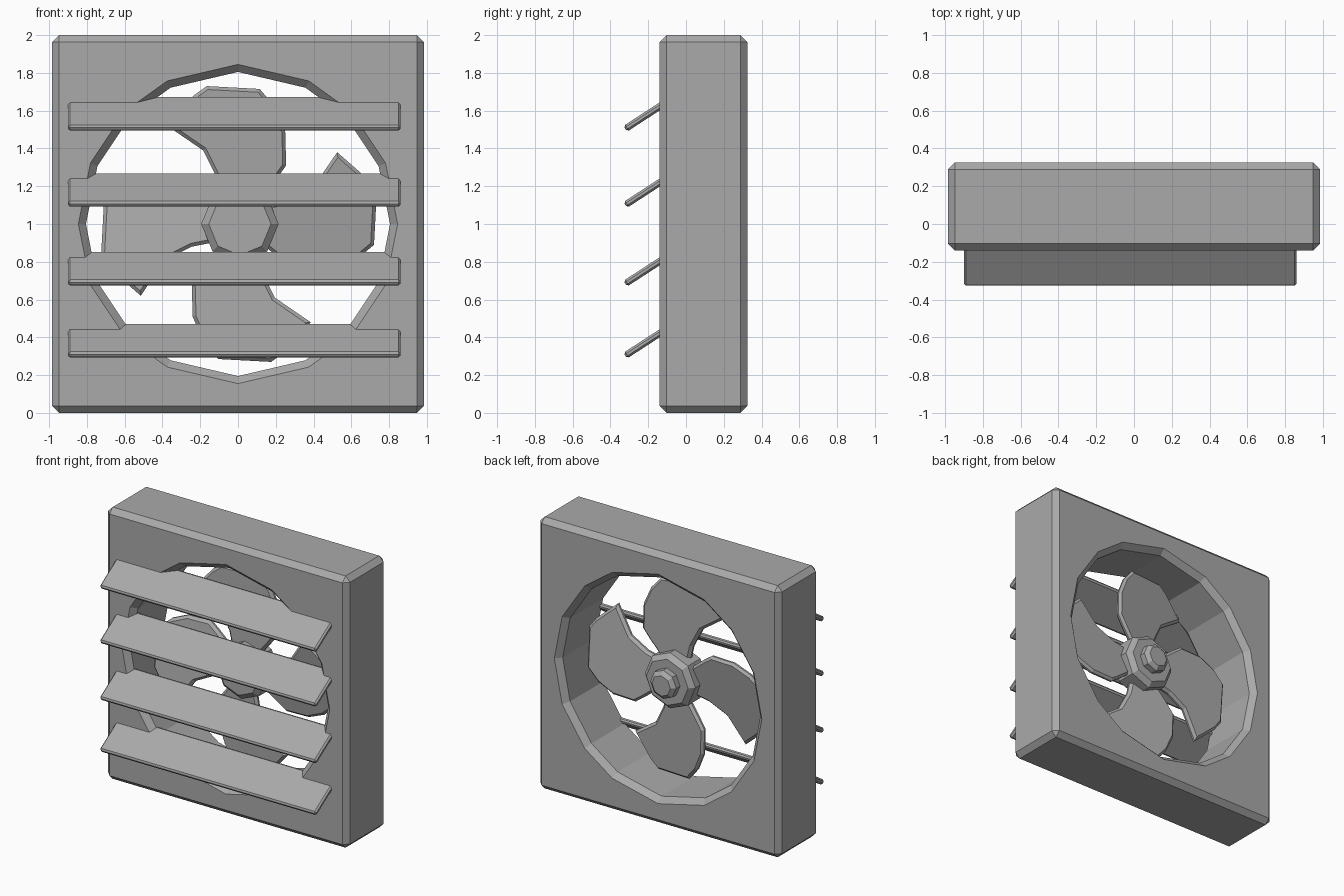
import bpy, bmesh, math
from mathutils import Matrix, Vector

if "Cube" in bpy.data.objects:
    bpy.data.objects.remove(bpy.data.objects["Cube"], do_unlink=True)

grey = bpy.data.materials.new("plain_grey")
grey.use_nodes = True
grey.diffuse_color = (0.4, 0.4, 0.4, 1)
grey.node_tree.nodes["Principled BSDF"].inputs["Base Color"].default_value = (0.4, 0.4, 0.4, 1)


def finish(bm, name):
    bmesh.ops.recalc_face_normals(bm, faces=bm.faces)
    mesh = bpy.data.meshes.new(name)
    bm.to_mesh(mesh)
    bm.free()
    mesh.materials.append(grey)
    obj = bpy.data.objects.new(name, mesh)
    bpy.context.collection.objects.link(obj)
    return obj


def chamfer(bm, width):
    bmesh.ops.bevel(bm, geom=bm.edges[:], offset=width, segments=1,
                    profile=0.5, affect='EDGES', clamp_overlap=True)


def chamfered_box(name, size, centre, width, tilt=0):
    bm = bmesh.new()
    bmesh.ops.create_cube(bm, size=1, matrix=Matrix.Diagonal((*size, 1)))
    chamfer(bm, width)
    bm.transform(Matrix.Translation(centre) @ Matrix.Rotation(tilt, 4, 'X'))
    return finish(bm, name)


def lathe(name, profile, angles, centre):
    """Closed solid from (radius, y) rings about the y axis."""
    bm = bmesh.new()
    rings = [[bm.verts.new((centre[0] + r * math.cos(a), y, centre[1] + r * math.sin(a)))
              for a in angles] for r, y in profile]
    n = len(angles)
    for low, high in zip(rings, rings[1:]):
        for i in range(n):
            j = (i + 1) % n
            bm.faces.new((low[i], low[j], high[j], high[i]))
    bm.faces.new(rings[0])
    bm.faces.new(rings[-1])
    return finish(bm, name)


# Housing with a chamfered round opening
frame = chamfered_box("frame", (1.97, 0.465, 2), (0, 0.0925, 1), 0.037)
quarter = [0, 22.4, 45, 63.7]
half = quarter + [90] + [180 - a for a in quarter[:0:-1]]
angles = [math.radians(a + turn) for turn in (0, 180) for a in half]
cutter = lathe("opening_cutter",
               [(0.885, -0.18), (0.805, -0.1), (0.805, 0.285), (0.885, 0.365)],
               angles, (0, 1))
cutter.hide_render = True
cut = frame.modifiers.new("opening", 'BOOLEAN')
cut.operation = 'DIFFERENCE'
cut.solver = 'EXACT'
cut.object = cutter
bpy.context.view_layer.update()
cut_mesh = bpy.data.meshes.new_from_object(
    frame.evaluated_get(bpy.context.evaluated_depsgraph_get()))
frame.modifiers.clear()
frame.data = cut_mesh
bpy.data.objects.remove(cutter, do_unlink=True)

# Tilted louvre slats
for i, z in enumerate((1.583, 1.18, 0.763, 0.382)):
    chamfered_box(f"louvre_slat_{i + 1}", (1.76, 0.29, 0.036),
                  (-0.02, -0.2, z), 0.011, math.radians(33))

# Stepped octagonal hub
octagon = [math.radians(45 * i) for i in range(8)]
lathe("hub", [(0.165, -0.01), (0.205, 0.025), (0.205, 0.17), (0.17, 0.205),
              (0.105, 0.205), (0.105, 0.25), (0.075, 0.275)], octagon, (0.01, 1))

# Four pitched fan blades
outline = [(0.09, 0.1), (0.2, 0.24), (0.25, 0.31), (0.245, 0.49), (0.19, 0.62),
           (0.11, 0.715), (-0.17, 0.73), (-0.24, 0.68), (-0.38, 0.52),
           (-0.19, 0.39), (-0.12, 0.25), (-0.09, 0.1)]
for i in range(4):
    bm = bmesh.new()
    base = bm.faces.new([bm.verts.new((x, 0, z)) for x, z in outline])
    top = bmesh.ops.extrude_face_region(bm, geom=[base])["geom"]
    bmesh.ops.translate(bm, vec=(0, 0.05, 0),
                        verts=[v for v in top if isinstance(v, bmesh.types.BMVert)])
    rim = [e for e in bm.edges if abs(e.verts[0].co.y - e.verts[1].co.y) < 0.001]
    bmesh.ops.bevel(bm, geom=rim, offset=0.018, segments=1, profile=0.5, affect='EDGES')
    for v in bm.verts:
        v.co.y += 0.065 + 0.15 * v.co.x
    bm.transform(Matrix.Translation((0.005, 0, 1)) @ Matrix.Rotation(i * math.pi / 2, 4, 'Y'))
    finish(bm, f"fan_blade_{i + 1}")
